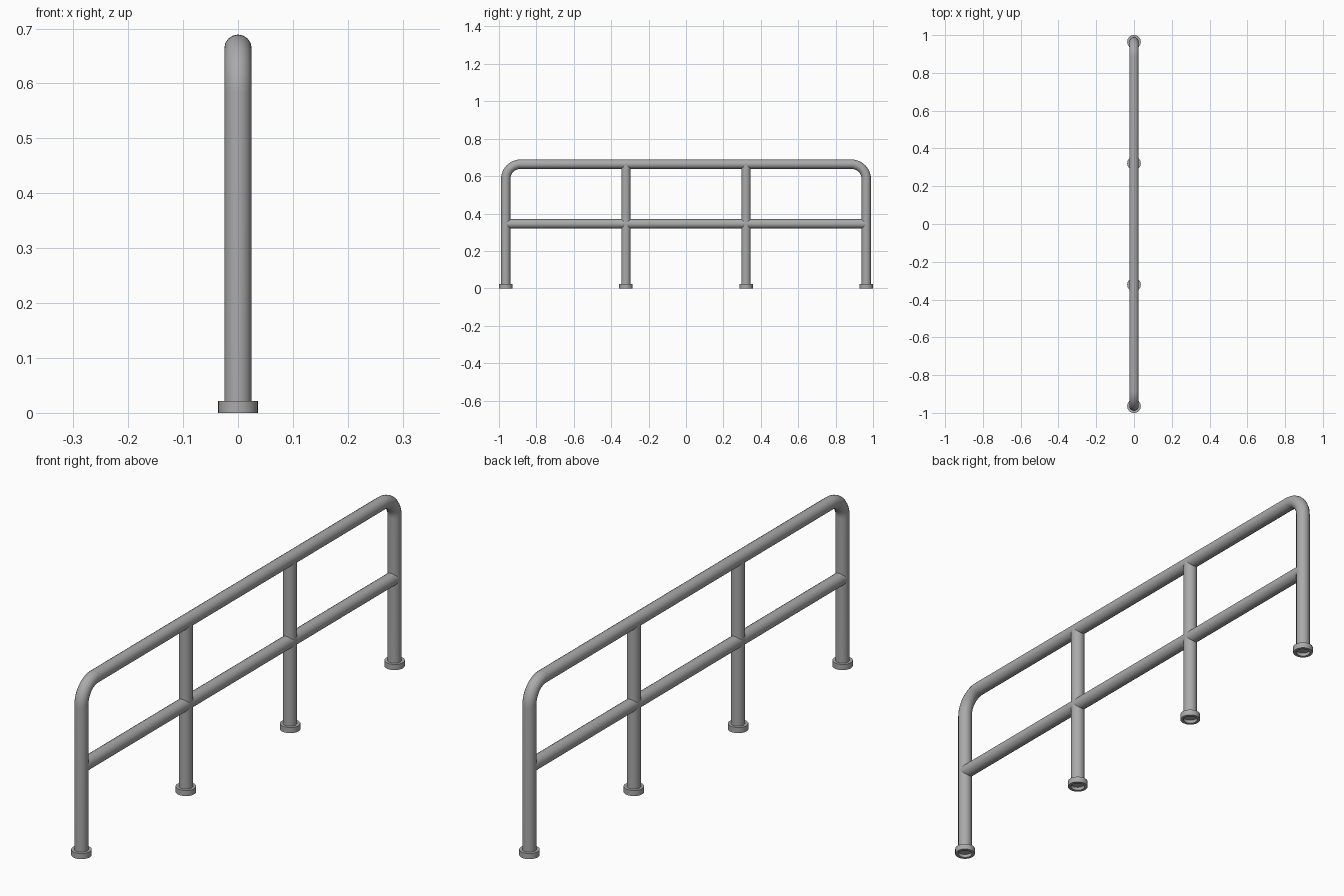
import bpy
import math

cube = bpy.data.objects.get("Cube")
if cube:
    bpy.data.objects.remove(cube, do_unlink=True)

TUBE = 0.025        # tube radius
END = 0.964         # y of the end posts
INNER = 0.321       # y of the inner posts
TOP = 0.664         # top rail centre height
MID = 0.345         # middle rail centre height
BEND = 0.08         # corner bend radius
FOOT_R, FOOT_H = 0.036, 0.022
START = 0.012       # posts sit inside the hollow feet

steel = bpy.data.materials.new("grey steel")
steel.use_nodes = True
grey = (0.4, 0.4, 0.4, 1)
steel.diffuse_color = grey
steel.node_tree.nodes["Principled BSDF"].inputs["Base Color"].default_value = grey


def finish(obj):
    obj.data.materials.clear()
    obj.data.materials.append(steel)
    bpy.ops.object.select_all(action="DESELECT")
    obj.select_set(True)
    bpy.context.view_layer.objects.active = obj
    if obj.type == "CURVE":
        bpy.ops.object.convert(target="MESH")
    bpy.ops.object.shade_smooth_by_angle(angle=math.radians(35))


def tube(name, path):
    """Round capped tube along (y, z) points."""
    curve = bpy.data.curves.new(name, "CURVE")
    curve.dimensions = "3D"
    curve.bevel_depth = TUBE
    curve.bevel_resolution = 6
    curve.use_fill_caps = True
    spline = curve.splines.new("POLY")
    spline.points.add(len(path) - 1)
    for point, (y, z) in zip(spline.points, path):
        point.co = (0, y, z, 1)
    obj = bpy.data.objects.new(name, curve)
    bpy.context.collection.objects.link(obj)
    finish(obj)


def foot(name, y):
    """Hollow ring around the base of a post, turned from a profile."""
    sides = 32
    profile = [(TUBE, 0), (FOOT_R, 0), (FOOT_R, FOOT_H), (TUBE, FOOT_H)]
    n = len(profile)
    verts = [(r * math.cos(a), y + r * math.sin(a), z)
             for a in (math.tau * i / sides for i in range(sides))
             for r, z in profile]
    faces = []
    for i in range(sides):
        j = (i + 1) % sides
        for k in range(n):
            m = (k + 1) % n
            faces.append((i * n + k, j * n + k, j * n + m, i * n + m))
    mesh = bpy.data.meshes.new(name)
    mesh.from_pydata(verts, [], faces)
    obj = bpy.data.objects.new(name, mesh)
    bpy.context.collection.objects.link(obj)
    finish(obj)


# Outer hoop: both end posts and the top rail in one bent tube
steps = 12
half = [(END, START)]
for i in range(steps + 1):
    a = math.pi / 2 * i / steps
    half.append((END - BEND + BEND * math.cos(a), TOP - BEND + BEND * math.sin(a)))
tube("outer_hoop", half + [(-y, z) for y, z in reversed(half)])

# Middle rail
tube("middle_rail", [(-END, MID), (END, MID)])

# Inner posts and feet
for side, label in ((-1, "front"), (1, "back")):
    tube(label + "_inner_post", [(side * INNER, START), (side * INNER, TOP)])
    foot(label + "_inner_foot", side * INNER)
    foot(label + "_end_foot", side * END)
